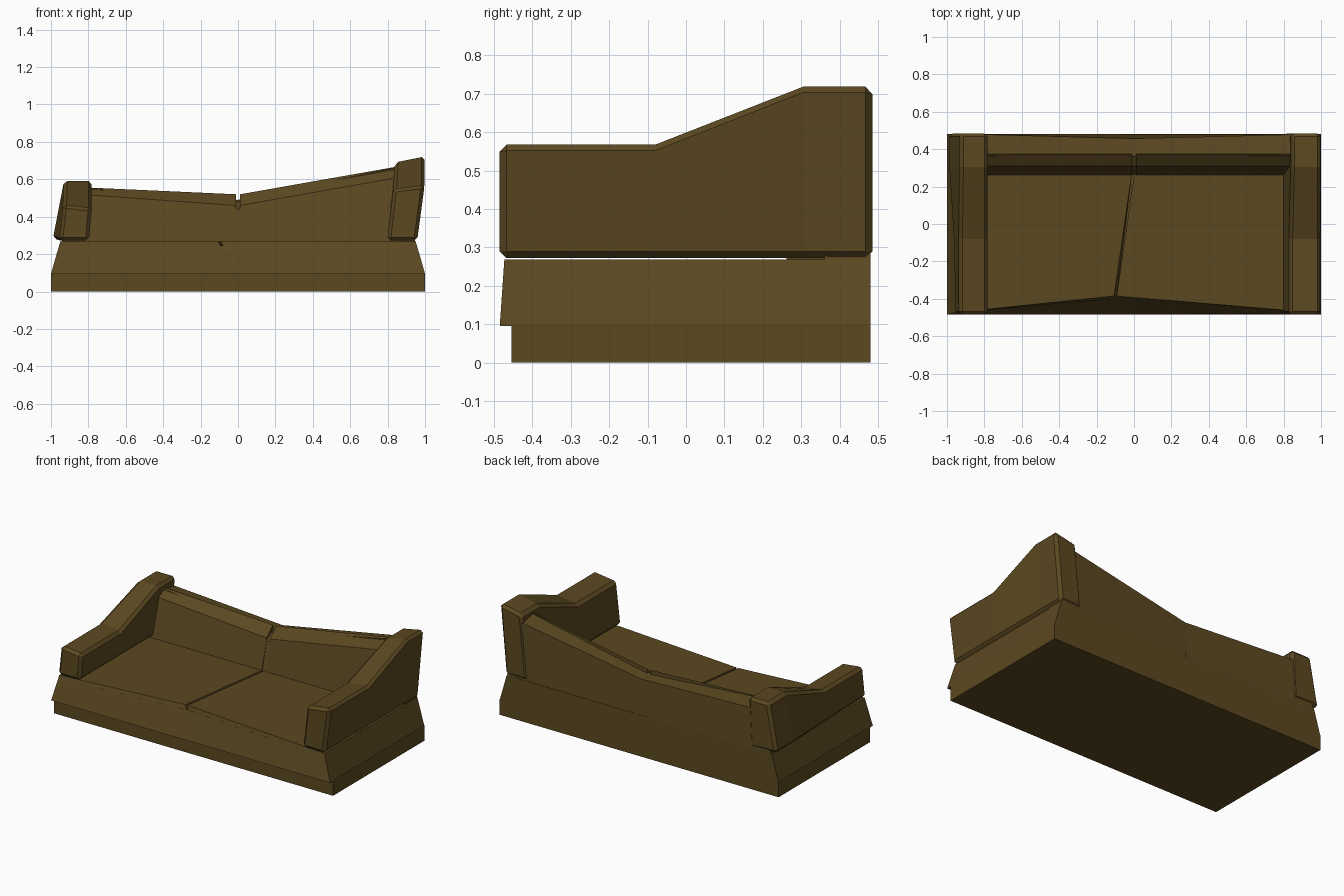
import bpy, bmesh

if "Cube" in bpy.data.objects:
    bpy.data.objects.remove(bpy.data.objects["Cube"])

mat = bpy.data.materials.new("brown_fabric")
mat.diffuse_color = (0.105, 0.065, 0.015, 1)
mat.use_nodes = True
mat.node_tree.nodes["Principled BSDF"].inputs["Base Color"].default_value = mat.diffuse_color


def loft(name, rings, bevel=0):
    """Solid skinned through equal-length rings of points, with capped ends."""
    bm = bmesh.new()
    rows = [[bm.verts.new(p) for p in r] for r in rings]
    n = len(rows[0])
    for a, b in zip(rows, rows[1:]):
        for i in range(n):
            j = (i + 1) % n
            bm.faces.new((a[i], a[j], b[j], b[i]))
    bm.faces.new(rows[0])
    bm.faces.new(rows[-1])
    bmesh.ops.recalc_face_normals(bm, faces=bm.faces)
    me = bpy.data.meshes.new(name)
    bm.to_mesh(me)
    bm.free()
    me.materials.append(mat)
    ob = bpy.data.objects.new(name, me)
    bpy.context.collection.objects.link(ob)
    if bevel:
        m = ob.modifiers.new("chamfer", 'BEVEL')
        m.width, m.segments = bevel, 1
        m.limit_method, m.angle_limit = 'ANGLE', 0.87
    return ob


def level(low, high, z):
    """Outline between the lower and upper seat outlines at height z."""
    t = (z - 0.095) / 0.173
    return [(a[0] + (b[0] - a[0]) * t, a[1] + (b[1] - a[1]) * t, z)
            for a, b in zip(low, high)]


# plinth under the seat
plinth = [(-1, -0.455), (1, -0.455), (1, 0.48), (-1, 0.48)]
loft("plinth", [[(x, y, z) for x, y in plinth] for z in (0, 0.1)])

# seat body, with the front edge pulled in at the seam
low = [(-1, -0.485), (0, -0.485), (1, -0.485), (1, 0.48), (-1, 0.48)]
high = [(-0.95, -0.473), (-0.1, -0.385), (0.95, -0.473), (0.95, 0.48), (-0.95, 0.48)]
loft("seat_body", [level(low, high, 0.095), level(low, high, 0.245)])

# two seat pads with a narrow slanted seam
g = 0.007
for name, s, k in (("seat_pad_left", -1, 0), ("seat_pad_right", 1, 2)):
    rings = []
    for z in (0.245, 0.268):
        p = level(low, high, z)
        back = p[4] if s < 0 else p[3]
        rings.append([p[k], (p[1][0] + s * g, p[1][1], z),
                      (-0.005 + s * g, 0.27, z), (0.02 + s * g, 0.48, z), back])
    loft(name, rings)

# back shell with a V-shaped top
shell = []
for x0, x1, zt, yt in ((-0.95, -0.86, 0.53, 0.48), (0, 0, 0.49, 0.457),
                       (0.95, 0.90, 0.648, 0.48)):
    zf = zt + 0.025 if x0 else zt
    shell.append([(x0, 0.36, 0.24), (x1, 0.36, zf), (x1, yt, zt), (x0, 0.48, 0.24)])
loft("back_shell", shell)


# back cushions, front leaning back, and a filler in the gap between them
def back_ring(x, shoulder, top):
    return [(x, 0.26, 0.26), (x, 0.31, shoulder), (x, 0.375, top), (x, 0.375, 0.26)]


loft("back_cushion_left", [back_ring(-0.85, 0.52, 0.558), back_ring(-0.012, 0.46, 0.52)])
loft("back_cushion_right", [back_ring(0.012, 0.46, 0.52), back_ring(0.88, 0.614, 0.673)])
loft("back_gap_filler", [[(x, 0.265, 0.26), (x, 0.307, 0.44), (x, 0.37, 0.485),
                          (x, 0.37, 0.26)] for x in (-0.015, 0.015)])


# chamfered arms: y station, then (x, z) of inner bottom, outer bottom, outer top, inner top
def arm(name, stations):
    loft(name, [[(x, y, z) for x, z in sec] for y, sec in stations], 0.018)


arm("arm_right", [
    (-0.485, [(0.798, 0.272), (0.958, 0.272), (0.998, 0.57), (0.83, 0.548)]),
    (-0.08, [(0.798, 0.272), (0.958, 0.272), (0.998, 0.57), (0.83, 0.548)]),
    (0.305, [(0.798, 0.272), (0.958, 0.272), (1.0, 0.722), (0.84, 0.69)]),
    (0.485, [(0.798, 0.272), (0.958, 0.272), (1.0, 0.722), (0.84, 0.69)])])
arm("arm_left", [
    (-0.485, [(-0.797, 0.272), (-0.955, 0.272), (-0.935, 0.465), (-0.782, 0.447)]),
    (-0.08, [(-0.797, 0.272), (-0.965, 0.272), (-0.935, 0.465), (-0.782, 0.447)]),
    (0.305, [(-0.797, 0.272), (-0.99, 0.28), (-0.93, 0.592), (-0.782, 0.592)]),
    (0.485, [(-0.797, 0.272), (-0.99, 0.28), (-0.93, 0.592), (-0.782, 0.592)])])
